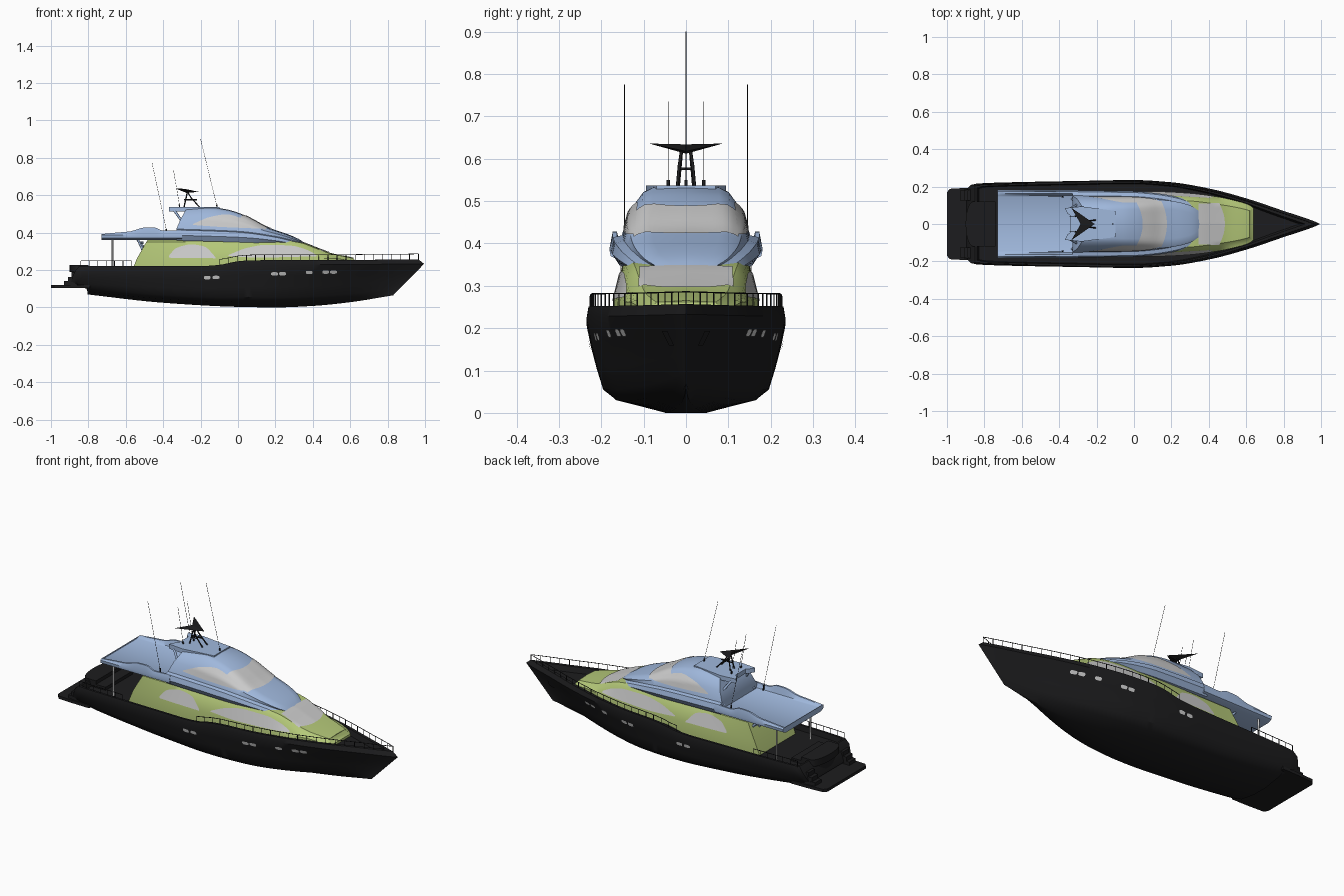
import bpy, bmesh, math
from mathutils import Vector
from mathutils.bvhtree import BVHTree

if "Cube" in bpy.data.objects:
    bpy.data.objects.remove(bpy.data.objects["Cube"])


def paint(name, rgb):
    m = bpy.data.materials.new(name)
    m.diffuse_color = (*rgb, 1)
    m.use_nodes = True
    m.node_tree.nodes["Principled BSDF"].inputs["Base Color"].default_value = m.diffuse_color
    return m


DARK = paint("dark", (0.012, 0.012, 0.013))
GREEN = paint("green", (0.46, 0.58, 0.19))
BLUE = paint("blue", (0.35, 0.48, 0.72))


def tab(*p):
    """Smooth monotone curve through (x, value) pairs."""
    s = [(b[1] - a[1]) / (b[0] - a[0]) for a, b in zip(p, p[1:])]
    m = [s[0]] + [2 * a * b / (a + b) if a * b > 0 else 0 for a, b in zip(s, s[1:])] + [s[-1]]

    def f(x):
        x = min(max(x, p[0][0]), p[-1][0])
        i = max(k for k in range(len(s)) if p[k][0] <= x)
        h = p[i + 1][0] - p[i][0]
        t = (x - p[i][0]) / h
        return (p[i][1] * (1 + 2 * t) * (1 - t) ** 2 + p[i + 1][1] * t * t * (3 - 2 * t)
                + h * (m[i] * t * (1 - t) ** 2 - m[i + 1] * t * t * (1 - t)))
    return f


def finish(name, bm, mat, angle=35):
    bmesh.ops.remove_doubles(bm, verts=bm.verts, dist=0.0002)
    bmesh.ops.recalc_face_normals(bm, faces=bm.faces)
    me = bpy.data.meshes.new(name)
    bm.to_mesh(me)
    bm.free()
    ob = bpy.data.objects.new(name, me)
    bpy.context.collection.objects.link(ob)
    if mat:
        me.materials.append(mat)
    bpy.ops.object.select_all(action='DESELECT')
    ob.select_set(True)
    bpy.context.view_layer.objects.active = ob
    bpy.ops.object.shade_smooth_by_angle(angle=math.radians(angle))
    return ob


def loft(name, n, section, mat):
    """section(t) gives half-section points; mirrored in y, ends capped in strips."""
    bm = bmesh.new()
    g = []
    for i in range(n + 1):
        pts = section(i / n)
        g.append([[bm.verts.new((x, s * y, z)) for x, y, z in pts] for s in (1, -1)])
    k = len(g[0][0])
    for a, b in zip(g, g[1:]):
        for s in (0, 1):
            for j in range(k - 1):
                bm.faces.new((a[s][j], a[s][j + 1], b[s][j + 1], b[s][j]))
    for e in (g[0], g[-1]):
        for j in range(k - 1):
            bm.faces.new((e[0][j], e[0][j + 1], e[1][j + 1], e[1][j]))
    return finish(name, bm, mat)


def patch(name, target, a, b, lo, hi, side, mat=None, n=20, m=6):
    """Panel laid on target: outline in x-z (side=+-1) or x over y (side=0, from above)."""
    tree = BVHTree.FromPolygons([v.co for v in target.data.vertices],
                                [p.vertices[:] for p in target.data.polygons])
    bm = bmesh.new()
    g = []
    for i in range(n + 1):
        u = a + (b - a) * i / n
        row = []
        for j in range(m + 1):
            v = lo(u) + (hi(u) - lo(u)) * j / m
            o, d = (Vector((u, side, v)), Vector((0, -side, 0))) if side else \
                   (Vector((v, u, 1)), Vector((0, 0, -1)))
            hit = tree.ray_cast(o, d)
            if hit[0] is None:
                hit = tree.find_nearest(Vector((u, side * 0.12, v)))
            nrm = hit[1] if hit[1].dot(d) < 0 else -hit[1]
            row.append(bm.verts.new(hit[0] + nrm * 0.003))
        g.append(row)
    for p, q in zip(g, g[1:]):
        for j in range(m):
            bm.faces.new((p[j], p[j + 1], q[j + 1], q[j]))
    return finish(name, bm, mat)


def tubes(name, paths, r, mat):
    cu = bpy.data.curves.new(name, 'CURVE')
    cu.dimensions, cu.bevel_depth, cu.bevel_resolution, cu.use_fill_caps = '3D', r, 1, True
    for pts in paths:
        sp = cu.splines.new('POLY')
        sp.points.add(len(pts) - 1)
        for q, p in zip(sp.points, pts):
            q.co = (*p, 1)
    ob = bpy.data.objects.new(name, cu)
    bpy.context.collection.objects.link(ob)
    if mat:
        cu.materials.append(mat)
    bpy.ops.object.select_all(action='DESELECT')
    ob.select_set(True)
    bpy.context.view_layer.objects.active = ob
    bpy.ops.object.convert(target='MESH')


def prism(name, outline, z0, z1, mat):
    bm = bmesh.new()
    f = bm.faces.new([bm.verts.new((x, y, z0)) for x, y in outline])
    top = bmesh.ops.extrude_face_region(bm, geom=[f])['geom']
    bmesh.ops.translate(bm, verts=[v for v in top if isinstance(v, bmesh.types.BMVert)], vec=(0, 0, z1 - z0))
    return finish(name, bm, mat)


def sym(half):
    return half + [(x, -y) for x, y in reversed(half)]


# hull with bulwark and sunken deck
sheer = tab((-.9, .22), (-.2, .221), (-.1, .227), (0, .246), (.08, .252), (.5, .253), (.97, .257))
keel = tab((-.81, .07), (-.4, .025), (0, .003), (.2, 0), (.4, .008), (.6, .028), (.83, .065))
beam = tab((-.9, .2), (-.84, .216), (-.7, .222), (-.3, .23), (0, .235), (.2, .223), (.4, .19),
           (.6, .137), (.8, .07), (.97, .012), (.995, 0))
HULL = [(.055, 0, 2, -.805), (.165, .12, 1.6, -.805), (.196, .24, 1.45, -.81), (.211, .48, 1.3, -.895),
        (.225, .75, 1.12, -.885), (.235, 1, 1, -.87)]


def hull_section(t):
    xk = -.805 + t * 1.635
    w = beam(-.87 + t * 1.865)
    zk, xs = keel(xk), -.85 + t * 1.815
    zs = sheer(xs)
    pts = [(xk, 0, zk)]
    for y, fr, p, x0 in HULL:
        pts.append((x0 + t * (.83 + .165 * fr - x0), y * (w / .235) ** p, zk + fr * (zs - .024 - zk)))
    return pts + [(xs, max(0, w - .004), zs), (xs + .01 * (1 - 3 * t), max(0, w - .016), zs),
                  (xs + .02 * (1 - 3 * t), max(0, w - .02), zs - .03), (xs + .02 * (1 - 3 * t), 0, zs - .03)]


hull = loft("hull", 64, hull_section, DARK)

# swim platform, stern steps and curved stern seat
prism("swim_platform", sym([(-.79, .195), (-.9, .193), (-.985, .188), (-1, .17)]), .105, .121, DARK)
for s in (1, -1):
    for k in range(3):
        prism("stern_step", [(-.93 + .02 * k, s * .125), (-.93 + .02 * k, s * .18), (-.86, s * .19), (-.86, s * .125)],
              .115, .14 + .023 * k, DARK)
arc = [math.radians(a) for a in range(0, 91, 10)]
prism("stern_seat", sym([(-.74, .12)] + [(-.84 - .05 * math.sin(a), .12 * math.cos(a)) for a in arc[:-1]]), .15, .208, DARK)
prism("seat_back", sym([(-.8, .12)] + [(-.86 - .04 * math.sin(a), .12 * math.cos(a)) for a in arc]
      + [(-.83 - .04 * math.sin(a), .105 * math.cos(a)) for a in arc[::-1]]), .19, .228, DARK)

# lower cabin
hb = tab((-.57, .16), (-.2, .172), (.1, .172), (.3, .164), (.45, .145), (.55, .123), (.62, .1), (.64, .086))
ht = tab((-.57, .145), (0, .146), (.3, .135), (.45, .117), (.58, .094), (.64, .075))
hz = tab((-.57, .365), (.2, .362), (.33, .347), (.42, .315), (.5, .286), (.6, .266), (.64, .255))


def cabin_section(t):
    def at(a, b):
        return a + t * (b - a)
    x0, x1, x2, x3 = at(-.57, .64), at(-.54, .64), at(-.49, .632), at(-.48, .618)
    return [(x0, 0, .19), (x0, hb(x0), .19), (x1, hb(x1), min(.262, hz(x1) - .018)),
            (x2, ht(x2) + .004, hz(x2) - .014), (x3, ht(x3) - .012, hz(x3)), (x3, 0, hz(x3) + .004)]


cabin = loft("lower_cabin", 48, cabin_section, GREEN)

# pilothouse with flared skirt
ws = tab((-.35, .18), (0, .175), (.1, .167), (.2, .152), (.28, .13), (.33, .105), (.355, .08))
wr = tab((-.35, .096), (.05, .104), (.2, .102), (.3, .085), (.355, .05))
pz = tab((-.35, .53), (-.15, .533), (-.06, .521), (.01, .5), (.08, .467), (.145, .431), (.2, .411), (.27, .387), (.33, .36), (.355, .342))
pl = tab((-.35, .358), (.1, .345), (.355, .325))
ps = tab((-.35, .415), (0, .402), (.2, .375), (.355, .336))


def pilot_section(t):
    x, xt = -.33 + t * .685, -.28 + t * .635
    w, zs, zt = ws(x), ps(x), pz(xt)
    wc, r = w - .028, wr(xt)
    zc = min(zs + .005, zt - .006)
    return [(x, 0, pl(x)), (x, w - .018, pl(x)), (x, w, pl(x) + .5 * (zs - pl(x))), (x, w - .007, zs), (x, wc, zc),
            ((x + xt) / 2, (wc + r) / 2 + .01, (zc + zt) / 2), (xt, r, zt - .1 * (zt - zc)), (xt, r - .025, zt), (xt, 0, zt + .003)]


pilot = loft("pilothouse", 40, pilot_section, BLUE)

# aft upper deck with wavy bulwarks
wave = tab((-.73, .392), (-.65, .4), (-.58, .406), (-.5, .427), (-.45, .428), (-.4, .41), (-.3, .414))


def deck_section(t):
    x = -.73 + t * .43
    z = wave(x)
    return [(x, 0, .36), (x, .155, .36), (x, .178, .37), (x, .181, .387), (x, .173, z),
            (x, .163, z), (x, .153, .388), (x, .145, .384), (x, 0, .384)]


loft("upper_deck", 30, deck_section, BLUE)
prism("hardtop", sym([(-.1, .07), (-.28, .094), (-.37, .085), (-.355, .055), (-.34, .045)]), .512, .537, BLUE)
for s in (1, -1):
    # hardtop fins, deck posts
    tubes("hardtop_fin", [[(-.34, s * .083, .518), (-.3, s * .105, .46), (-.33, s * .135, .39)]], .007, BLUE)
    tubes("deck_post", [[(-.67, s * .15, .19), (-.67, s * .15, .365)]], .005, None)

# windows
for s in (1, -1):
    patch("aft_window", cabin, -.37, -.12, tab((-.37, .265), (-.12, .262)),
          tab((-.37, .275), (-.33, .317), (-.25, .336), (-.18, .325), (-.12, .268)), s)
    patch("forward_window", cabin, -.05, .42, tab((-.05, .274), (.1, .266), (.42, .272)),
          tab((-.05, .28), (.05, .318), (.15, .334), (.28, .33), (.36, .31), (.42, .28)), s)
    patch("pilothouse_side_window", pilot, -.24, .13, tab((-.24, .44), (-.1, .43), (.13, .42)),
          tab((-.24, .446), (-.15, .482), (-.06, .496), (.02, .474), (.13, .422)), s)
    for x, z in ((-.165, .16), (-.118, .161), (.195, .18), (.238, .181), (.38, .188), (.468, .19), (.51, .19)):
        patch("porthole", hull, x - .018, x + .018, tab((x - .02, z - .004), (x - .01, z - .009), (x + .01, z - .009), (x + .02, z - .004)),
              tab((x - .02, z + .004), (x - .01, z + .009), (x + .01, z + .009), (x + .02, z + .004)), s, None, 6, 2)
    patch("anchor_pocket", hull, .79, .83, lambda u: .16, lambda u: .195, s, DARK, 4, 4)
patch("pilothouse_windscreen", pilot, -.122, .122, lambda y: .045 - 2.5 * y * y, lambda y: .175 - 2 * y * y, 0)
patch("cabin_windscreen", cabin, -.11, .11, lambda y: .345, lambda y: .485 - 2.5 * y * y, 0)

# curved stair between aft decks
for k in range(9):
    a = math.radians(-10 + 12 * k)
    ring = [(r, a + d) for r, d in ((.045, 0), (.09, 0), (.09, .24), (.045, .24))]
    z = .2 + .02 * k
    prism("stair_tread", [(-.53 + r * math.cos(q), .04 + r * math.sin(q)) for r, q in ring], z, z + .012, BLUE)
tubes("stair_stringer", [[(-.53 + r * math.cos(math.radians(12 * k)), .04 + r * math.sin(math.radians(12 * k)), .2 + .02 * k)
                          for k in range(9)] for r in (.045, .09)], .006, BLUE)


# guard rails
def rail(x, s, h):
    return (x, s * max(0, beam(x + .015) - .009), sheer(x) + h)


for s in (1, -1):
    for a, b, n in ((-.84, -.57, 6), (-.1, .965, 22)):
        xs = [a + (b - a) * i / n for i in range(n + 1)]
        tubes("guard_rail", [[rail(x, s, .029) for x in xs]] + [[rail(x, s, -.005), rail(x, s, .029)] for x in xs], .0017, DARK)

# mast with swept radar wing
tubes("mast_legs", [[(-.2, s * .021, .53), (-.25, s * .016, .585), (-.275, s * .01, .625)] for s in (1, -1)]
      + [[(-.29, s * .018, .53), (-.27, s * .01, .62)] for s in (1, -1)]
      + [[(-.29, 0, .576), (-.22, 0, .576)], [(-.25, -.02, .576), (-.25, .02, .576)]], .0035, DARK)
bm = bmesh.new()
tip_r, tip_l, notch, nose, low = [bm.verts.new(c) for c in
                                  ((-.335, .087, .636), (-.335, -.087, .636), (-.285, 0, .634), (-.21, 0, .618), (-.275, 0, .612))]
for f in ((tip_r, notch, nose), (tip_l, nose, notch), (tip_r, nose, low), (tip_l, low, nose), (tip_r, low, notch), (tip_l, notch, low)):
    bm.faces.new(f)
finish("radar_wing", bm, DARK, 10)

# whip antennas
for y, a, b in ((0, (-.11, .53), (-.2, .9)), (.145, (-.38, .4), (-.46, .775)), (-.145, (-.38, .4), (-.46, .775)),
                (.042, (-.31, .53), (-.345, .735)), (-.042, (-.31, .53), (-.345, .735))):
    tubes("antenna", [[(a[0], y, a[1]), (b[0], y, b[1])]], .0009, DARK)
    tubes("antenna_base", [[(a[0], y, a[1] - .01), (a[0] - .004, y, a[1] + .02)]], .004, DARK)
